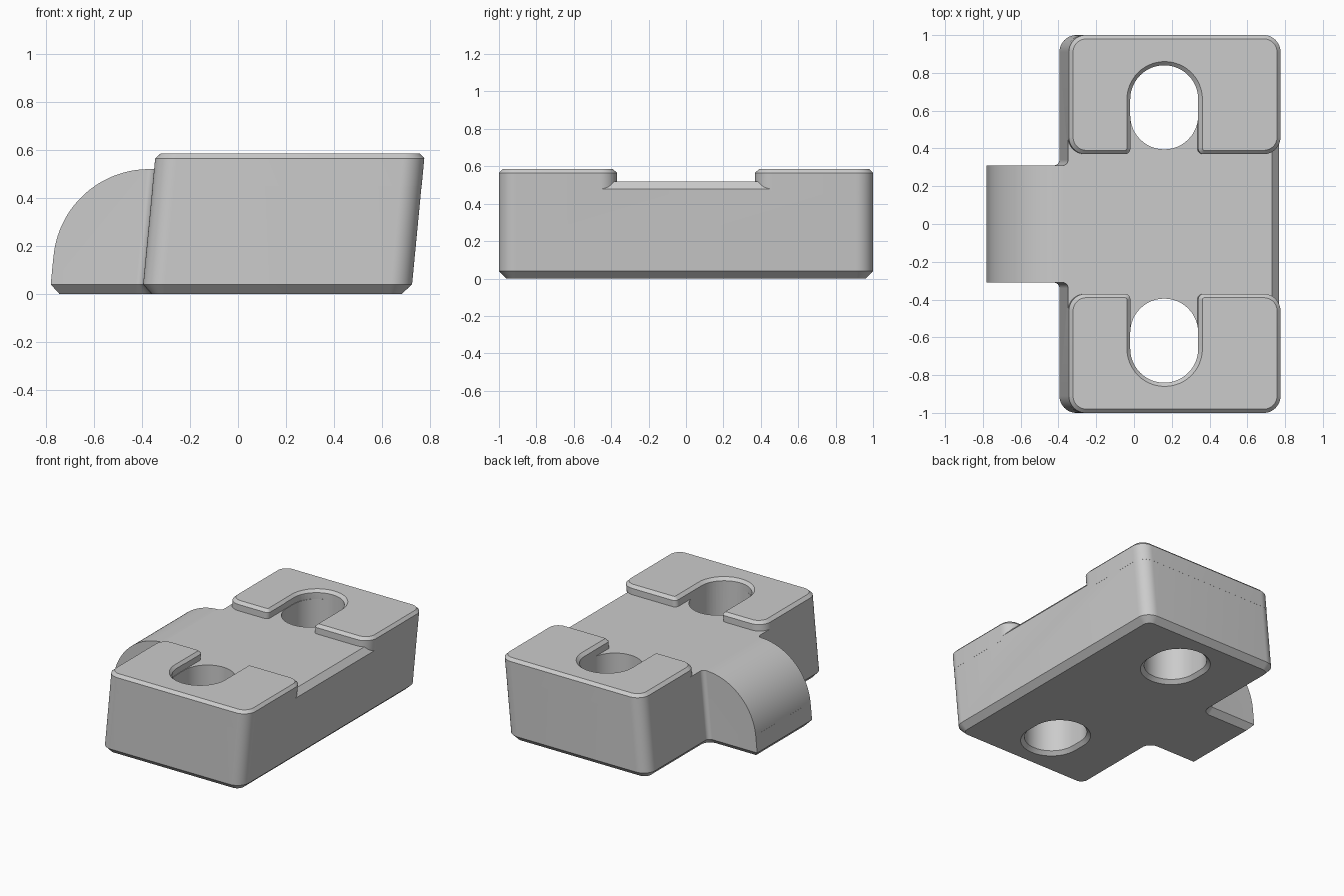
import bpy, bmesh, math
from mathutils import Vector

old = bpy.data.objects.get("Cube")
if old:
    bpy.data.objects.remove(old, do_unlink=True)

SHEAR, REF = 0.096, 0.56      # sideways lean of the block
FLOOR, TOP = 0.52, 0.585
SEG = 12

grey = bpy.data.materials.new("plain_grey")
grey.use_nodes = True
grey.diffuse_color = (0.6, 0.6, 0.6, 1)
grey.node_tree.nodes["Principled BSDF"].inputs["Base Color"].default_value = (0.6, 0.6, 0.6, 1)


def outline(corners, d):
    """Counter-clockwise (x, y, radius) corners, moved inward by d and rounded."""
    pts, n = [], len(corners)
    for i, (x, y, r) in enumerate(corners):
        p = Vector((x, y))
        a = (p - Vector(corners[i - 1][:2])).normalized()
        b = (Vector(corners[(i + 1) % n][:2]) - p).normalized()
        convex = a.cross(b) > 0
        p = p + d * (b - a) * (1 if convex else -1)
        r = max(0, r - d if convex else r + d)
        centre = p + r * (b - a)
        for k in range(SEG + 1):
            t = math.pi / 2 * k / SEG
            pts.append(centre - r * (b * math.cos(t) - a * math.sin(t)))
    return pts


def finish(name, bm):
    bmesh.ops.remove_doubles(bm, verts=bm.verts, dist=0.0002)
    bmesh.ops.recalc_face_normals(bm, faces=bm.faces)
    me = bpy.data.meshes.new(name)
    bm.to_mesh(me)
    bm.free()
    me.materials.append(grey)
    ob = bpy.data.objects.new(name, me)
    bpy.context.collection.objects.link(ob)
    return ob


def loft(name, corners, levels, shear=0.0):
    """Stack outlines at (z, inset) levels."""
    bm = bmesh.new()
    rings = [[bm.verts.new((p.x + shear * (z - REF), p.y, z)) for p in outline(corners, d)]
             for z, d in levels]
    for lo, hi in zip(rings, rings[1:]):
        for i in range(len(lo)):
            bm.faces.new((lo[i - 1], lo[i], hi[i], hi[i - 1]))
    bm.faces.new(rings[0][::-1])
    bm.faces.new(rings[-1])
    return finish(name, bm)


def prism(name, profile, half):
    """Extrude an (x, z) profile along y."""
    bm = bmesh.new()
    face = bm.faces.new([bm.verts.new((x, -half, z)) for x, z in profile])
    ext = bmesh.ops.extrude_face_region(bm, geom=[face])["geom"]
    bmesh.ops.translate(bm, vec=(0, 2 * half, 0),
                        verts=[v for v in ext if isinstance(v, bmesh.types.BMVert)])
    return finish(name, bm)


def combine(target, other, operation):
    mod = target.modifiers.new("combine", "BOOLEAN")
    mod.operation, mod.object, mod.solver = operation, other, "EXACT"
    bpy.context.view_layer.objects.active = target
    bpy.ops.object.modifier_apply(modifier=mod.name)
    bpy.data.objects.remove(other, do_unlink=True)


L, R, E, T = -0.345, 0.775, -0.73, 0.31     # block sides, tongue end, tongue half width
r = 0.09

# Leaning base block with a tongue on one side and a chamfered bottom
base = loft("clamp_block",
            [(L, -1, r), (R, -1, r), (R, 1, r), (L, 1, r),
             (L, T, 0.03), (E, T, 0), (E, -T, 0), (L, -T, 0.03)],
            [(0, 0.04), (0.04, 0), (FLOOR, 0)], SHEAR)

# Round off the tongue
arc = [(-0.37 + 0.4 * math.cos(math.radians(a)), 0.12 + 0.4 * math.sin(math.radians(a)))
       for a in range(92, 175, 2)]
combine(base, prism("tongue_cutter", [(-0.36, 0.6), (-0.36, 0.521)] + arc + [(-0.9, arc[-1][1]), (-0.9, 0.6)], 0.5),
        "DIFFERENCE")

# Chamfer along the floor edge opposite the tongue
combine(base, prism("edge_cutter", [(0.721, 0.53), (0.785, 0.46), (0.9, 0.46), (0.9, 0.53)], 0.6),
        "DIFFERENCE")

# Raised pads, each with a notch open to the middle, and the bolt slots
C, W, IN, END = 0.16, 0.18, 0.37, 0.84
pad = [(L, IN, r), (C - W, IN, 0.03), (C - W, END, W), (C + W, END, W),
       (C + W, IN, 0.03), (R, IN, r), (R, 1, r), (L, 1, r)]
slot = [(C - W, 0.395, W), (C + W, 0.395, W), (C + W, END, W), (C - W, END, W)]


def side(corners, s):
    return corners if s > 0 else [(x, -y, q) for x, y, q in reversed(corners)]


for s in (1, -1):
    combine(base, loft("pad", side(pad, s), [(0.45, -0.0005), (0.565, -0.0005), (TOP, 0.02)], SHEAR),
            "UNION")
for s in (1, -1):
    combine(base, loft("slot_cutter", side(slot, s), [(-0.01, -0.035), (0.025, 0), (0.7, 0)]),
            "DIFFERENCE")

bpy.ops.object.select_all(action="DESELECT")
base.select_set(True)
bpy.context.view_layer.objects.active = base
bpy.ops.object.shade_smooth_by_angle(angle=math.radians(25))
